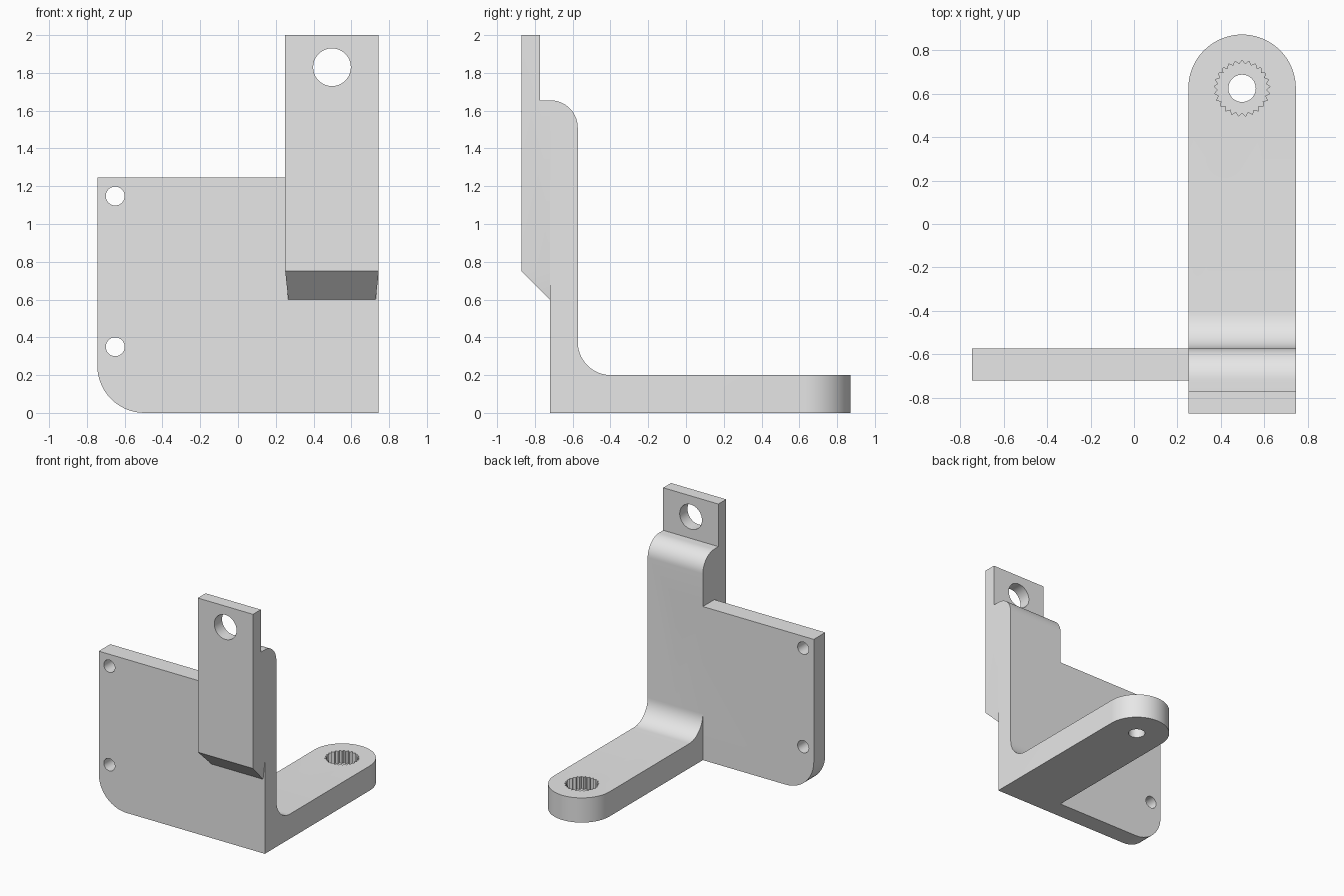
import bpy, bmesh
from math import sin, cos, pi, radians

cube = bpy.data.objects.get("Cube")
if cube:
    bpy.data.objects.remove(cube, do_unlink=True)

grey = bpy.data.materials.new("plain grey")
grey.use_nodes = True
grey.diffuse_color = (0.8, 0.8, 0.8, 1)
grey.node_tree.nodes["Principled BSDF"].inputs["Base Color"].default_value = (0.8, 0.8, 0.8, 1)

LEFT, RIGHT = 0.745, 0.25          # sides of the upright and arm
MID = (LEFT + RIGHT) / 2
FRONT, BACK = -0.72, -0.573        # faces of the plate
STRAP = -0.872                     # front face of the raised strap
PIVOT = 0.872 - (LEFT - RIGHT) / 2


def arc(cx, cy, r, start, end, steps=14):
    angles = [radians(start + (end - start) * i / steps) for i in range(steps + 1)]
    return [(cx + r * cos(a), cy + r * sin(a)) for a in angles]


def prism(name, outline, axis, low, high):
    """Extrude a 2D outline along an axis; it lies in the other two axes in order."""
    def place(p, d):
        c = list(p)
        c.insert("xyz".index(axis), d)
        return c
    bm = bmesh.new()
    rings = [[bm.verts.new(place(p, d)) for p in outline] for d in (low, high)]
    for ring in rings:
        bm.faces.new(ring)
    n = len(outline)
    for i in range(n):
        j = (i + 1) % n
        bm.faces.new((rings[0][i], rings[0][j], rings[1][j], rings[1][i]))
    bmesh.ops.recalc_face_normals(bm, faces=bm.faces)
    mesh = bpy.data.meshes.new(name)
    bm.to_mesh(mesh)
    bm.free()
    mesh.materials.append(grey)
    obj = bpy.data.objects.new(name, mesh)
    bpy.context.scene.collection.objects.link(obj)
    return obj


def combine(target, tool, operation):
    """Apply an exact boolean and discard the tool."""
    mod = target.modifiers.new(operation, "BOOLEAN")
    mod.operation, mod.solver, mod.object = operation, "EXACT", tool
    graph = bpy.context.evaluated_depsgraph_get()
    mesh = bpy.data.meshes.new_from_object(target.evaluated_get(graph))
    target.modifiers.clear()
    target.data = mesh
    bpy.data.objects.remove(tool, do_unlink=True)


# Upright, strap and arm share one side profile
side = [(STRAP, 2), (STRAP, 0.75), (FRONT, 0.75), (FRONT, 0), (1, 0), (1, 0.2)]
side += arc(-0.398, 0.375, 0.175, 270, 180)
side += arc(BACK - 0.145, 1.51, 0.145, 0, 90)
side += [(-0.772, 1.655), (-0.772, 2)]
bracket = prism("bracket", side, "x", 0, 1)

# Trim to width and round the arm end
plan = [(RIGHT, -1), (LEFT, -1)] + arc(MID, PIVOT, (LEFT - RIGHT) / 2, 0, 180, 40)
combine(bracket, prism("plan_trim", plan, "z", -1, 3), "INTERSECT")

# Side plate with one rounded lower corner
corner = arc(-0.495, 0.25, 0.25, 180, 270)
plate_outline = [(MID, 0), (MID, 1.245), (-0.745, 1.245)] + corner
combine(bracket, prism("side_plate", plate_outline, "y", FRONT, BACK), "UNION")

# Tapered wedge under the strap
wedge = prism("strap_wedge", [(STRAP, 0.75), (FRONT, 0.75), (FRONT, 0.6)], "x", RIGHT, LEFT)
for v in wedge.data.vertices:
    if v.co.z < 0.7:
        v.co.x = MID + (v.co.x - MID) * 0.935
combine(bracket, wedge, "UNION")

# Screw holes through plate and strap
for x, z, r in ((-0.65, 1.148, 0.05), (-0.65, 0.35, 0.05), (MID, 1.83, 0.1)):
    hole = prism("screw_hole", arc(x, z, r, 0, 350, 35), "y", -1, 0)
    combine(bracket, hole, "DIFFERENCE")

# Shaft hole and toothed socket in the arm
shaft = prism("shaft_hole", arc(MID, PIVOT, 0.063, 0, 350, 35), "z", -0.1, 0.3)
combine(bracket, shaft, "DIFFERENCE")
teeth = 25
spline = []
for i in range(2 * teeth):
    a, r = pi * i / teeth + pi / 2, 0.112 if i % 2 else 0.129
    spline.append((MID + r * cos(a), PIVOT + r * sin(a)))
combine(bracket, prism("toothed_socket", spline, "z", 0.1, 0.3), "DIFFERENCE")

# Smooth the curves, keep the corners sharp
bpy.ops.object.select_all(action="DESELECT")
bracket.select_set(True)
bpy.context.view_layer.objects.active = bracket
bpy.ops.object.shade_smooth_by_angle(angle=radians(25))
